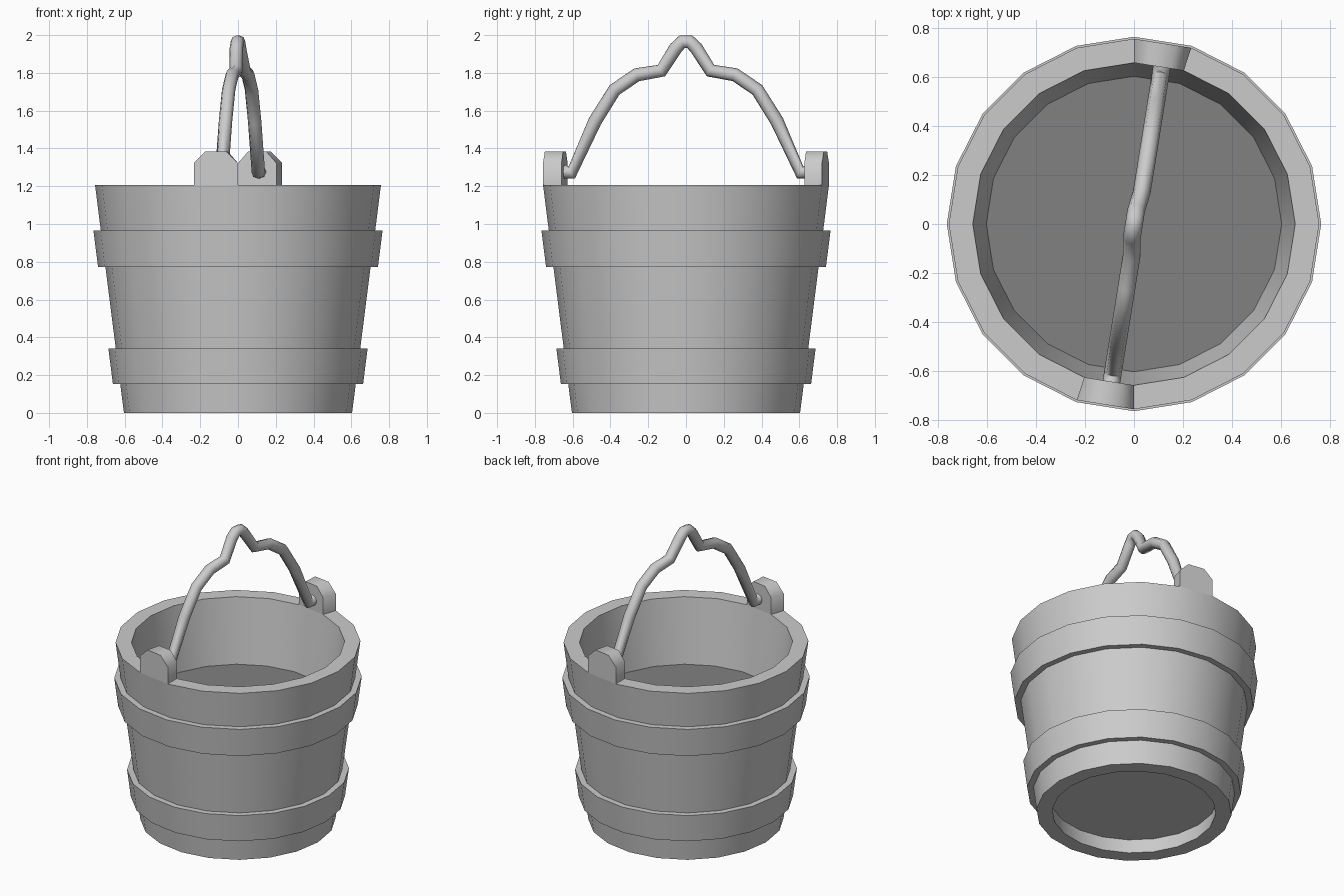
import bpy
import bmesh
from math import sin, cos, pi, radians

if "Cube" in bpy.data.objects:
    bpy.data.objects.remove(bpy.data.objects["Cube"])

SIDES = 20
BASE_R, RIM_R, RIM_Z, WALL = 0.604, 0.757, 1.207, 0.098


def grey(name, v):
    mat = bpy.data.materials.new(name)
    mat.diffuse_color = (v, v, v, 1)
    mat.use_nodes = True
    mat.node_tree.nodes["Principled BSDF"].inputs["Base Color"].default_value = mat.diffuse_color
    return mat


BODY, DARK = grey("body_grey", 0.55), grey("floor_grey", 0.22)


def wall_r(z):
    return BASE_R + (RIM_R - BASE_R) * z / RIM_Z


def ring_point(r, i, z):
    a = 2 * pi * i / SIDES
    return (r * cos(a), r * sin(a), z)


def activate(ob):
    bpy.ops.object.select_all(action='DESELECT')
    ob.select_set(True)
    bpy.context.view_layer.objects.active = ob


def finish(name, bm, mat=BODY, angle=30):
    bmesh.ops.recalc_face_normals(bm, faces=bm.faces)
    mesh = bpy.data.meshes.new(name)
    bm.to_mesh(mesh)
    bm.free()
    mesh.materials.append(mat)
    ob = bpy.data.objects.new(name, mesh)
    bpy.context.collection.objects.link(ob)
    activate(ob)
    bpy.ops.object.shade_smooth_by_angle(angle=radians(angle))
    return ob


def lathe(name, profile):
    """Revolve a closed (radius, z) profile."""
    bm = bmesh.new()
    rings = [[bm.verts.new(ring_point(r, i, z)) for i in range(SIDES)] for r, z in profile]
    for k, a in enumerate(rings):
        b = rings[(k + 1) % len(rings)]
        for i in range(SIDES):
            j = (i + 1) % SIDES
            bm.faces.new((a[i], a[j], b[j], b[i]))
    return finish(name, bm)


def disc(name, z, mat):
    bm = bmesh.new()
    r = wall_r(z) - WALL
    bm.faces.new([bm.verts.new(ring_point(r, i, z)) for i in range(SIDES)])
    return finish(name, bm, mat)


# Tapered wall of the bucket
lathe("bucket_wall", [(BASE_R, 0), (RIM_R, RIM_Z), (RIM_R - WALL, RIM_Z), (BASE_R - WALL, 0)])

# Recessed underside and the raised level seen inside
disc("bucket_bottom", 0.10, BODY).data.flip_normals()
disc("inner_floor", 0.772, DARK)

# Two hoops around the wall
for name, z0, z1 in (("lower_hoop", 0.154, 0.34), ("upper_hoop", 0.772, 0.965)):
    lathe(name, [(wall_r(z0) + 0.039, z0), (wall_r(z1) + 0.039, z1),
                 (wall_r(z1) - 0.005, z1), (wall_r(z0) - 0.005, z0)])


# Chamfered lugs, each rising from one facet of the rim
def lug(name, i):
    outline = [(0, RIM_Z), (1, RIM_Z), (1, 1.322), (0.74, 1.383), (0.26, 1.383), (0, 1.322)]
    bm = bmesh.new()
    loops = []
    for r in (RIM_R, RIM_R - WALL):
        a, b = ring_point(r, i, 0), ring_point(r, i + 1, 0)
        loops.append([bm.verts.new((a[0] + (b[0] - a[0]) * t, a[1] + (b[1] - a[1]) * t, z))
                      for t, z in outline])
        bm.faces.new(loops[-1])
    for k in range(len(outline)):
        n = (k + 1) % len(outline)
        bm.faces.new((loops[0][k], loops[0][n], loops[1][n], loops[1][k]))
    return finish(name, bm, angle=60)


lug("back_lug", 4)
lug("front_lug", 14)

# Bent rod handle, slightly turned to meet the offset lugs
half = [(0.68, 1.277), (0.635, 1.277), (0.605, 1.272), (0.482, 1.544), (0.378, 1.71),
        (0.26, 1.79), (0.13, 1.812), (0.055, 1.93), (0.02, 1.965)]
path = []
for side in (1, -1):
    pts = [(0.16 * y * side + (0.011 if y > 0.1 else 0), y * side, z) for y, z in half]
    path += pts if side == 1 else pts[::-1]
curve = bpy.data.curves.new("handle", 'CURVE')
curve.dimensions = '3D'
curve.bevel_depth = 0.036
curve.bevel_resolution = 2
curve.use_fill_caps = True
curve.materials.append(BODY)
spline = curve.splines.new('POLY')
spline.points.add(len(path) - 1)
for p, co in zip(spline.points, path):
    p.co = (*co, 1)
handle = bpy.data.objects.new("handle", curve)
bpy.context.collection.objects.link(handle)
activate(handle)
bpy.ops.object.convert(target='MESH')
bpy.ops.object.shade_smooth_by_angle(angle=radians(80))
